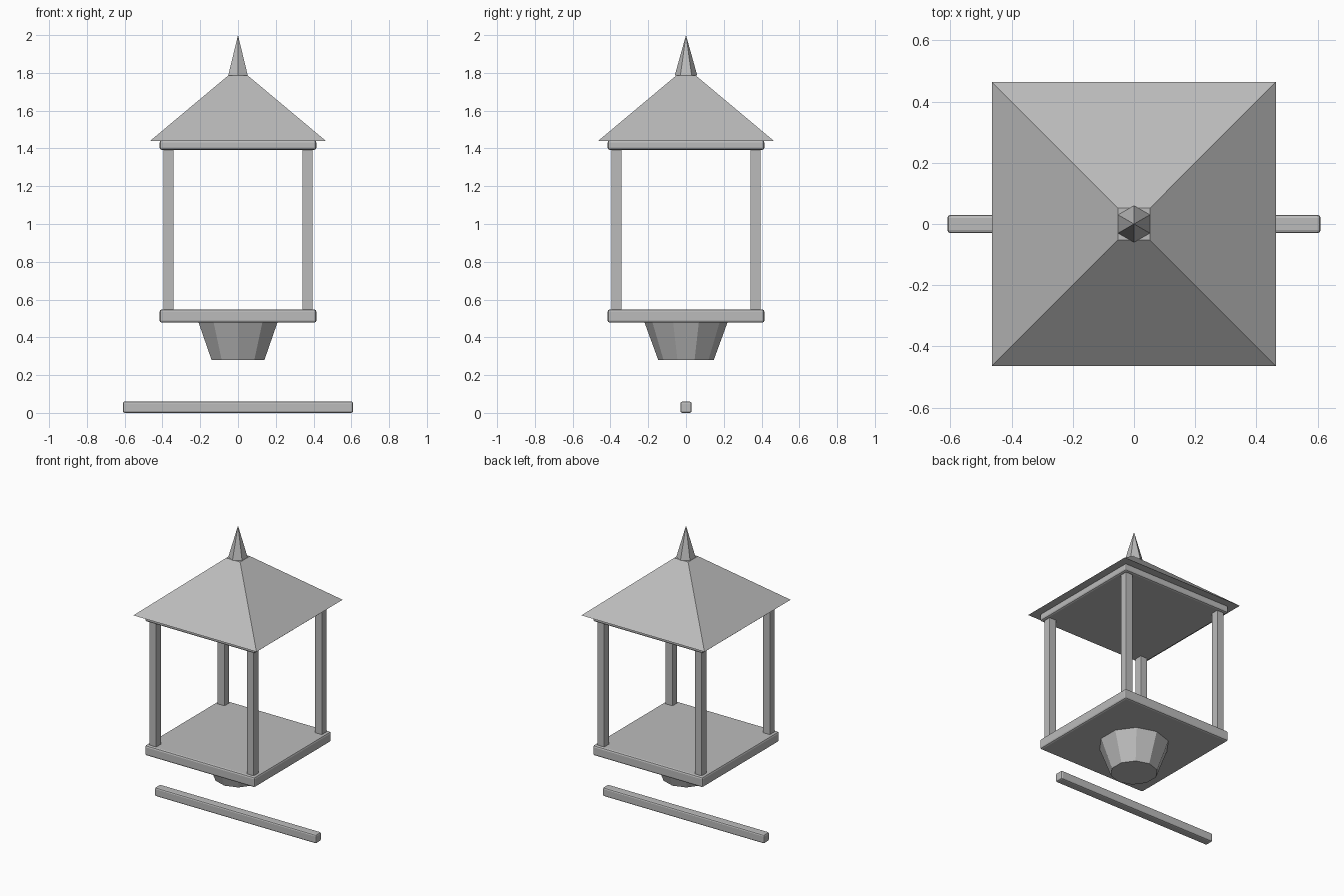
import bpy
import math

cube = bpy.data.objects.get("Cube")
if cube:
    bpy.data.objects.remove(cube, do_unlink=True)

grey = bpy.data.materials.new("plain grey")
grey.use_nodes = True
colour = (0.5, 0.5, 0.5, 1)
grey.diffuse_color = colour
grey.node_tree.nodes["Principled BSDF"].inputs["Base Color"].default_value = colour


def finish(name):
    ob = bpy.context.object
    ob.name = ob.data.name = name
    ob.data.materials.append(grey)
    return ob


def box(name, centre, size, bevel):
    """Box with softly rounded edges."""
    bpy.ops.mesh.primitive_cube_add(size=1, location=centre)
    ob = finish(name)
    ob.scale = size
    bpy.ops.object.transform_apply(location=False, rotation=False, scale=True)
    mod = ob.modifiers.new("rounded edges", "BEVEL")
    mod.width = bevel
    mod.segments = 2
    return ob


def taper(name, sides, r_low, r_high, z_low, z_high, turn=0):
    """Flat-sided tapered solid standing on the centre axis."""
    bpy.ops.mesh.primitive_cone_add(
        vertices=sides, radius1=r_low, radius2=r_high, depth=z_high - z_low,
        location=(0, 0, (z_low + z_high) / 2), rotation=(0, 0, turn))
    return finish(name)


# Perch bar and the cup below the floor
box("perch", (0, 0, 0.03), (1.22, 0.06, 0.06), 0.01)
taper("cup", 10, 0.147, 0.22, 0.28, 0.48)

# Floor and ceiling slabs
box("floor", (0, 0, 0.5125), (0.83, 0.83, 0.07), 0.012)
box("ceiling", (0, 0, 1.4175), (0.83, 0.83, 0.05), 0.012)

# Corner posts
for side, x in (("left", 1), ("right", -1)):
    for end, y in (("front", -1), ("back", 1)):
        box(f"{end}_{side}_post", (0.368 * x, 0.368 * y, 0.97),
            (0.054, 0.054, 0.86), 0.004)

# Hipped roof and spire
root2 = math.sqrt(2)
taper("roof", 4, 0.465 * root2, 0.053 * root2, 1.44, 1.785, math.pi / 4)
taper("spire", 6, 0.06, 0, 1.785, 2.0)
